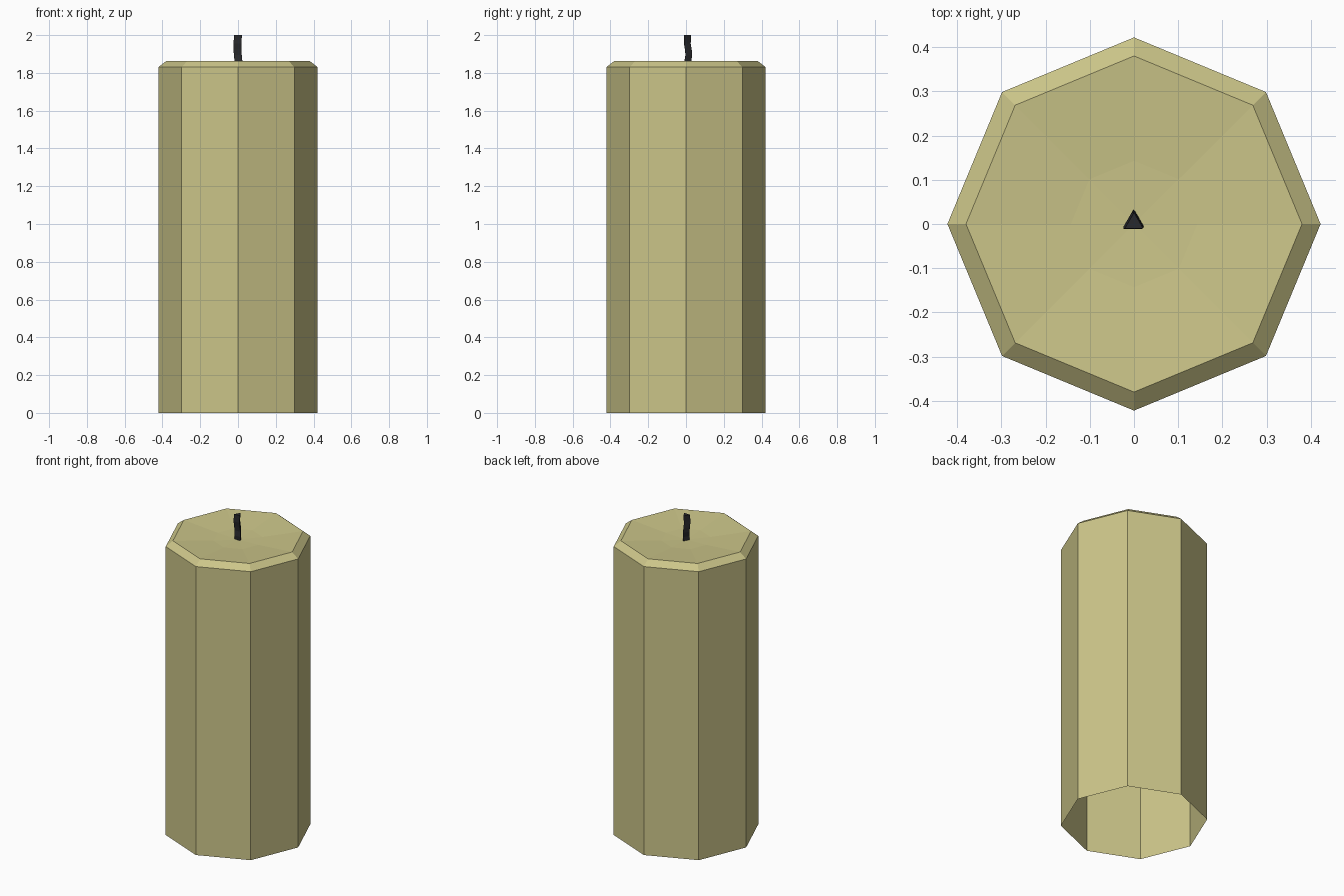
import bpy, bmesh
from math import cos, sin, pi
from mathutils import Vector

cube = bpy.data.objects.get("Cube")
if cube:
    bpy.data.objects.remove(cube, do_unlink=True)


def material(name, rgb):
    mat = bpy.data.materials.new(name)
    mat.use_nodes = True
    color = (*rgb, 1)
    mat.diffuse_color = color
    mat.node_tree.nodes["Principled BSDF"].inputs["Base Color"].default_value = color
    return mat


def loft(name, rings, sides, start, mat, tip=None):
    """Bridge regular polygon rings (x, y, z, radius); close the end at a tip or with a cap."""
    bm = bmesh.new()
    loops = []
    for x, y, z, r in rings:
        angles = [start + 2 * pi * i / sides for i in range(sides)]
        loops.append([bm.verts.new((x + r * cos(a), y + r * sin(a), z)) for a in angles])
    for low, high in zip(loops, loops[1:]):
        for i in range(sides):
            j = (i + 1) % sides
            bm.faces.new((low[i], low[j], high[j], high[i]))
    last = loops[-1]
    if tip:
        centre = bm.verts.new(Vector(tip))
        for i in range(sides):
            bm.faces.new((last[i], last[(i + 1) % sides], centre))
    else:
        bm.faces.new(last)
    mesh = bpy.data.meshes.new(name)
    bm.to_mesh(mesh)
    bm.free()
    mesh.materials.append(mat)
    obj = bpy.data.objects.new(name, mesh)
    bpy.context.collection.objects.link(obj)
    return obj


wax = material("pale yellow wax", (0.60, 0.56, 0.25))
char = material("charred wick", (0.022, 0.022, 0.025))

# Wax body: open underneath, bevelled rim, shallow melted dish on top
body = [(0, 0, 0, 0.422), (0, 0, 1.83, 0.422), (0, 0, 1.863, 0.38), (0, 0, 1.845, 0.143)]
loft("wax_body", body, 8, 0, wax, tip=(0, 0, 1.84))

# Wick: thin wavy three-sided strand
strand = [(0.002, 0.006, 1.835), (0.002, 0.004, 1.865), (-0.001, 0.009, 1.895),
          (-0.003, 0.006, 1.925), (-0.003, 0.001, 1.955), (0, 0.002, 2.0)]
loft("wick", [(*p, 0.024) for p in strand], 3, pi / 2, char)
